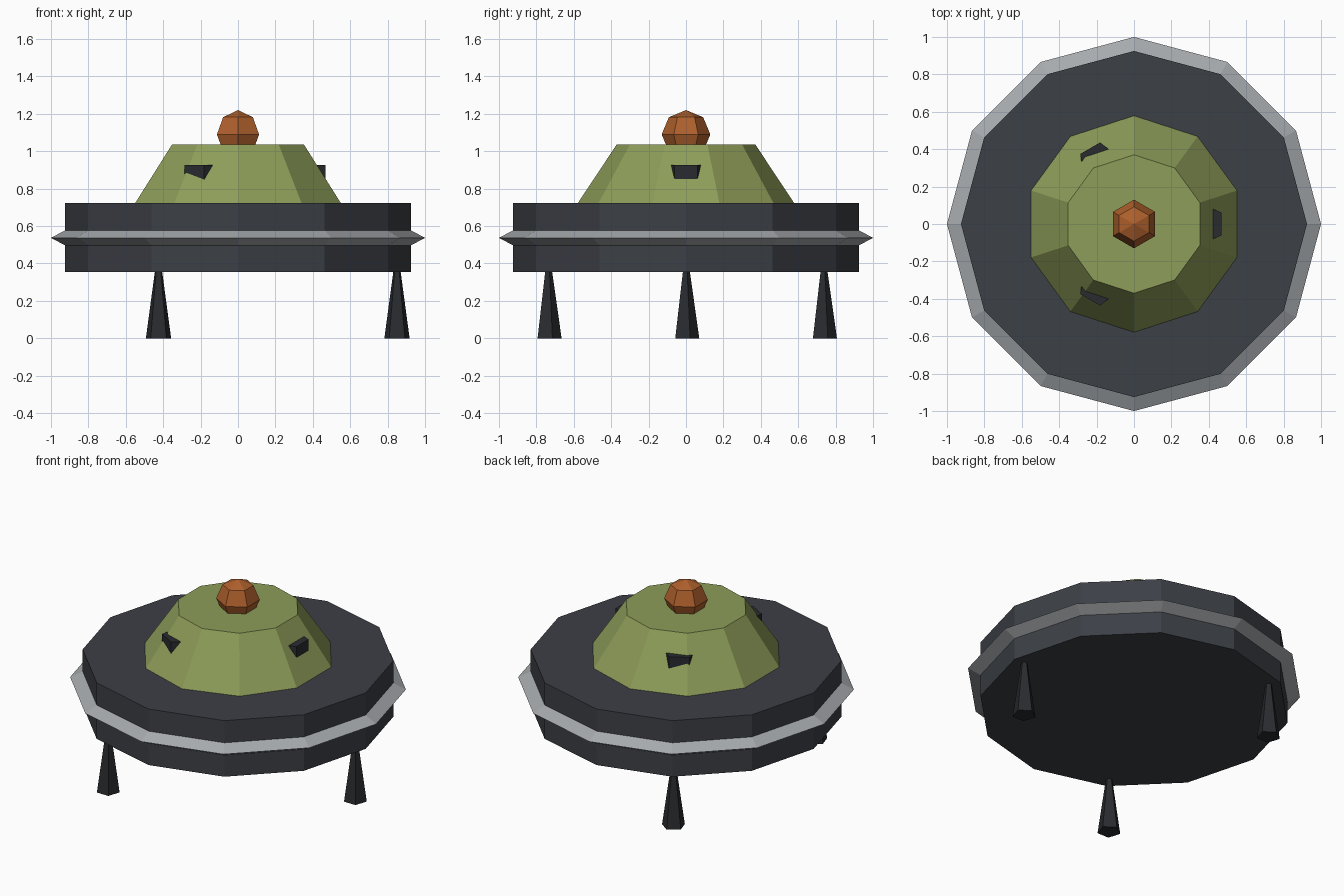
import bpy, bmesh
from math import sin, cos, pi, radians
from mathutils import Matrix

if "Cube" in bpy.data.objects:
    bpy.data.objects.remove(bpy.data.objects["Cube"])


def material(name, color):
    m = bpy.data.materials.new(name)
    m.diffuse_color = (*color, 1)
    m.use_nodes = True
    m.node_tree.nodes["Principled BSDF"].inputs["Base Color"].default_value = m.diffuse_color
    return m


def make_object(name, bm, mat, location=(0, 0, 0)):
    bmesh.ops.remove_doubles(bm, verts=bm.verts, dist=1e-5)
    bmesh.ops.recalc_face_normals(bm, faces=bm.faces)
    me = bpy.data.meshes.new(name)
    bm.to_mesh(me)
    bm.free()
    ob = bpy.data.objects.new(name, me)
    ob.location = location
    if mat:
        me.materials.append(mat)
    bpy.context.collection.objects.link(ob)
    return ob


def lathe(name, profile, sides, mat=None, location=(0, 0, 0), closed=False):
    """Turn (radius, z) points round z, first corner on +y; cap open ends."""
    bm = bmesh.new()
    rings = []
    for r, z in profile:
        angles = [pi / 2 + 2 * pi * i / sides for i in range(sides)]
        rings.append([bm.verts.new((r * cos(a), r * sin(a), z)) for a in angles])
    pairs = list(zip(rings, rings[1:]))
    if closed:
        pairs.append((rings[-1], rings[0]))
    for lo, hi in pairs:
        for i in range(sides):
            j = (i + 1) % sides
            bm.faces.new((lo[i], lo[j], hi[j], hi[i]))
    if not closed:
        for (r, _), ring in ((profile[0], rings[0]), (profile[-1], rings[-1])):
            if r > 0:
                bm.faces.new(ring)
    return make_object(name, bm, mat, location)


hull_dark = material("hull_dark", (0.045, 0.05, 0.06))
near_black = material("near_black", (0.022, 0.024, 0.028))
green = material("green", (0.27, 0.34, 0.10))
orange = material("orange", (0.42, 0.115, 0.025))
steel = material("steel", (0.38, 0.40, 0.42))

# Hull disc with a pointed rim band
lathe("hull", [(0.925, 0.355), (0.925, 0.722)], 12, hull_dark)
lathe("rim_band", [(0.91, 0.489), (1.0, 0.537), (0.91, 0.585)], 12, steel, closed=True)

# Faceted dome
lathe("dome", [(0.58, 0.72), (0.37, 1.037)], 10, green)

# Beacon: low-poly ball sunk into the dome
R = 0.13
ball = [(R * sin(pi * i / 4), -R * cos(pi * i / 4)) for i in range(5)]
lathe("beacon", ball, 6, orange, (0, 0, 1.09))

for n in range(3):
    turn = radians(120 * n)

    # Tapered landing leg
    lathe(f"leg_{n + 1}", [(0.071, 0), (0.02, 0.36)], 5, near_black,
          (0.85 * cos(turn), 0.85 * sin(turn), 0))

    # Window block poking out of the dome, wider towards the inside
    bm = bmesh.new()
    outline = [(0.468, -0.0615), (0.468, 0.0615), (0.34, 0.112), (0.34, -0.112)]
    base = bm.faces.new([bm.verts.new((x, y, 0.84)) for x, y in outline])
    top = bmesh.ops.extrude_face_region(bm, geom=[base], use_keep_orig=True)["geom"]
    for v in top:
        if isinstance(v, bmesh.types.BMVert):
            v.co.z = 0.926
    bm.transform(Matrix.Rotation(turn, 4, 'Z'))
    # Trim what would reach above the dome is unnecessary: inner end stays inside
    make_object(f"window_{n + 1}", bm, near_black)
